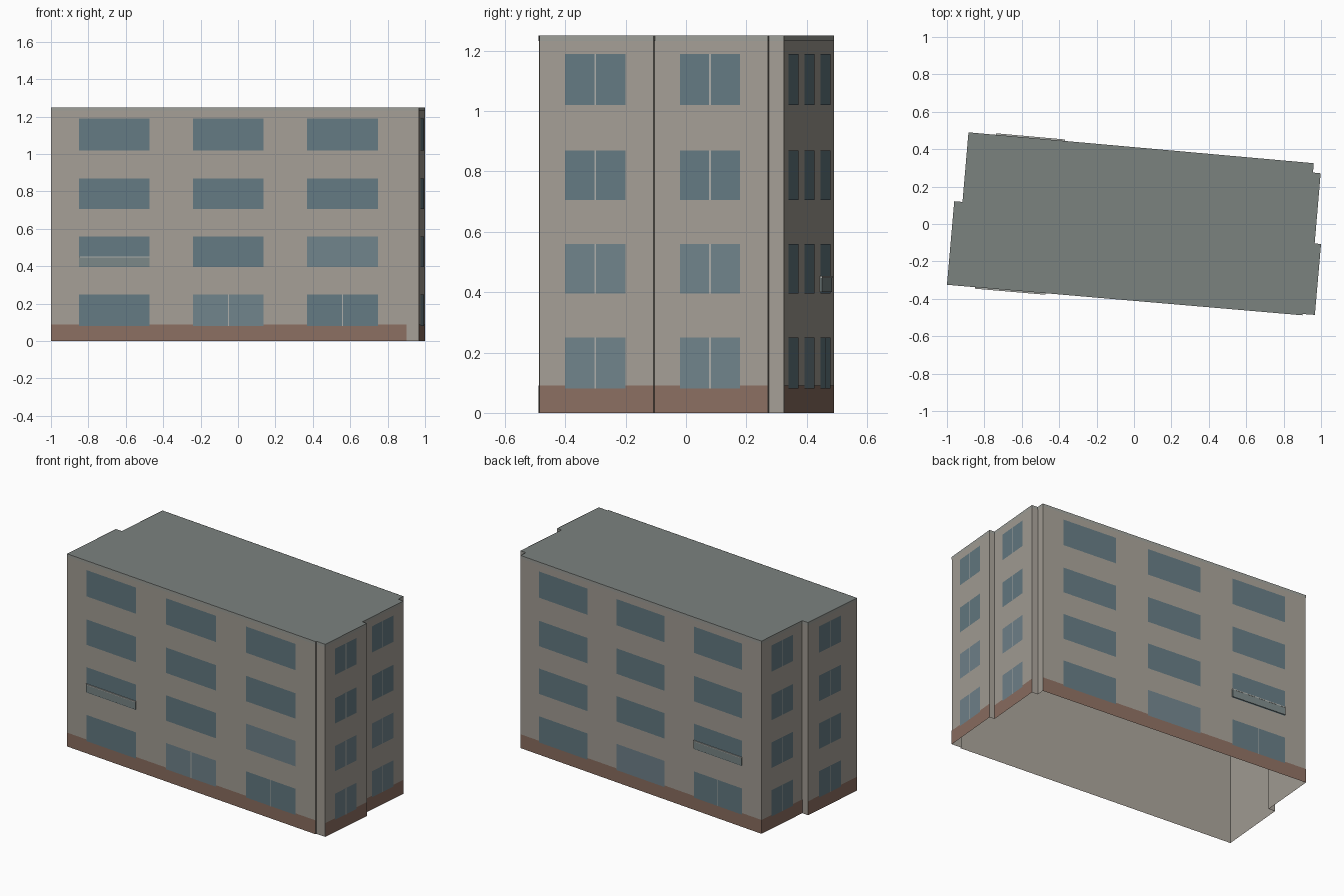
import bpy, bmesh
from mathutils import Vector

if "Cube" in bpy.data.objects:
    bpy.data.objects.remove(bpy.data.objects["Cube"])

H = 1.25             # wall height
PLINTH = 0.09
FLOORS = [(0.08, 0.25), (0.395, 0.56), (0.705, 0.87), (1.02, 1.19)]

# footprint, anticlockwise from the front left corner
P = [(-1, -.325), (.9, -.488), (.9, -.481), (.967, -.486), (1, -.107), (.966, -.104),
     (.998, .271), (.957, .275), (.961, .325), (-.885, .49), (-.917, .118), (-.961, .122)]
FRONT, RIGHT_A, RIGHT_B, BACK, LEFT_A, LEFT_B = 0, 3, 5, 8, 9, 11


def colour(name, r, g, b):
    m = bpy.data.materials.new(name)
    m.diffuse_color = tuple((c / 255) ** 2.2 for c in (r, g, b)) + (1,)
    m.use_nodes = True
    m.node_tree.nodes["Principled BSDF"].inputs["Base Color"].default_value = m.diffuse_color
    return m


WALL = colour("wall_render", 163, 157, 148)
ROOF = colour("roof_grey", 122, 129, 126)
TRIM = colour("trim_grey", 156, 157, 151)
BASE = colour("plinth_brown", 138, 110, 97)
GLASS = colour("glass", 100, 121, 129)
GLASS_LIGHT = colour("glass_light", 112, 130, 138)
PANEL = colour("balcony_panel", 122, 134, 134)
BAR = colour("window_bar", 170, 172, 168)


def make(name, faces, mat):
    bm = bmesh.new()
    for f in faces:
        bm.faces.new([bm.verts.new(v) for v in f])
    bmesh.ops.remove_doubles(bm, verts=bm.verts, dist=1e-5)
    me = bpy.data.meshes.new(name)
    bm.to_mesh(me)
    bm.free()
    me.materials.append(mat)
    ob = bpy.data.objects.new(name, me)
    bpy.context.collection.objects.link(ob)


def edge(i):
    a, b = Vector((*P[i], 0)), Vector((*P[(i + 1) % len(P)], 0))
    d = (b - a).normalized()
    return a, d, Vector((d.y, -d.x, 0)), (b - a).length


def quad(i, s0, s1, z0, z1, off=0.0):
    """Upright rectangle on wall i, from s0 to s1 along it, pushed out by off."""
    a, d, n, _ = edge(i)
    return [a + d * s + n * off + Vector((0, 0, z))
            for s, z in ((s0, z0), (s1, z0), (s1, z1), (s0, z1))]


def slab(i, s0, s1, z0, z1, off):
    """Shallow box on wall i: front, top, bottom and two ends."""
    f, b = quad(i, s0, s1, z0, z1, off), quad(i, s0, s1, z0, z1, 0)
    return [f] + [[f[k], b[k], b[(k + 1) % 4], f[(k + 1) % 4]] for k in range(4)]


# Shell with open underside, flat roof and thin roof edge
all_edges = range(len(P))
make("walls", [quad(i, 0, edge(i)[3], 0, H) for i in all_edges], WALL)
make("roof", [[(x, y, H) for x, y in P]], ROOF)
make("roof_edge", [quad(i, 0, edge(i)[3], H - .018, H, .001) for i in all_edges], TRIM)

# Plinth on the main walls only
make("plinth", [quad(i, 0, edge(i)[3], 0, PLINTH, .001)
                for i in (FRONT, RIGHT_A, RIGHT_B, BACK, LEFT_A, LEFT_B)], BASE)

# Windows: wall -> (name, column starts, width)
glass, light, bars = [], [], []
LAYOUT = {FRONT: ((.15, .762, 1.375), .38), BACK: ((.145, .74, 1.335), .37),
          RIGHT_A: ((.086,), .2), RIGHT_B: ((.084,), .2),
          LEFT_A: ((.088,), .2), LEFT_B: ((.1,), .2)}
BARRED = {(FRONT, 1, 0), (FRONT, 2, 0), (BACK, 2, 0)}
PALE = {(FRONT, 1, 0), (FRONT, 2, 1), (BACK, 1, 0)}
PALE |= {(w, 0, f) for w in (RIGHT_A, RIGHT_B) for f in (0, 1)}
for w, (cols, width) in LAYOUT.items():
    for c, s in enumerate(cols):
        for f, (z0, z1) in enumerate(FLOORS):
            (light if (w, c, f) in PALE else glass).append(quad(w, s, s + width, z0, z1, .002))
            if len(cols) == 1 or (w, c, f) in BARRED:
                m = s + width / 2
                bars.append(quad(w, m - .003, m + .003, z0, z1, .003))
make("windows", glass, GLASS)
make("pale_windows", light, GLASS_LIGHT)
make("window_bars", bars, BAR)

# Shallow balcony fronts with a pale top rail
spots = ((FRONT, .15, .53), (BACK, 1.335, 1.705))
make("balcony_fronts", [q for w, a, b in spots for q in slab(w, a, b, .4, .447, .007)], PANEL)
make("balcony_rails", [q for w, a, b in spots for q in slab(w, a, b, .447, .453, .008)], BAR)
